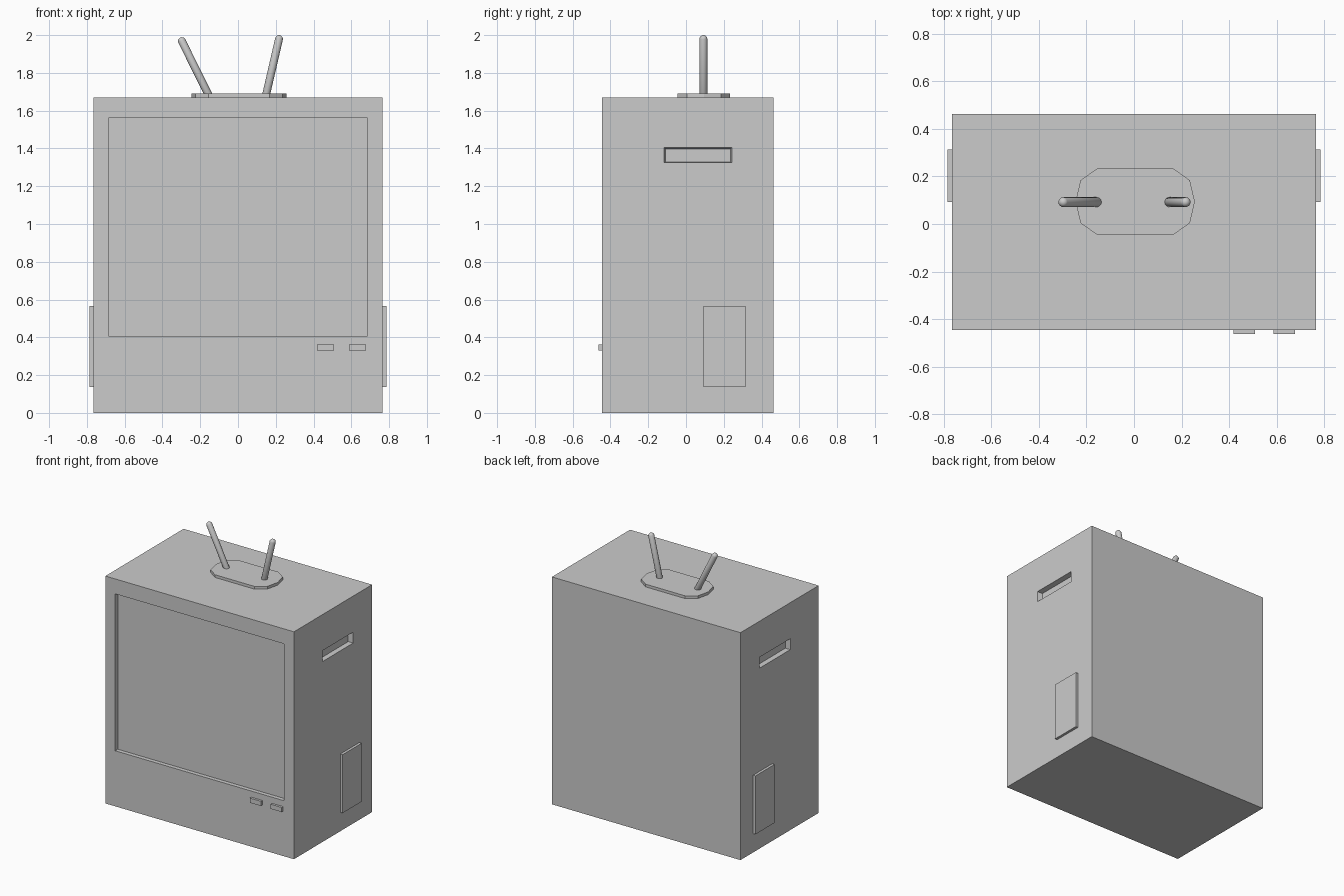
import bpy, bmesh
from mathutils import Vector

if "Cube" in bpy.data.objects:
    bpy.data.objects.remove(bpy.data.objects["Cube"])


def finish(name, bm):
    bmesh.ops.recalc_face_normals(bm, faces=bm.faces[:])
    mesh = bpy.data.meshes.new(name)
    bm.to_mesh(mesh)
    bm.free()
    obj = bpy.data.objects.new(name, mesh)
    bpy.context.collection.objects.link(obj)
    return obj


def box(name, x, y, z):
    bm = bmesh.new()
    bmesh.ops.create_cube(bm, size=1)
    for v in bm.verts:
        v.co = [(lo + hi) / 2 + c * (hi - lo) for c, (lo, hi) in zip(v.co, (x, y, z))]
    return finish(name, bm)


def cut(target, cutter):
    mod = target.modifiers.new(cutter.name, 'BOOLEAN')
    mod.operation = 'DIFFERENCE'
    mod.solver = 'EXACT'
    mod.object = cutter
    cutter.hide_render = True
    cutter.hide_set(True)


def rod(name, a, b, r):
    # Round-ended rod: a sphere whose halves are pulled apart
    a, b = Vector(a), Vector(b)
    axis = b - a
    rot = axis.to_track_quat('Z', 'Y')
    bm = bmesh.new()
    bmesh.ops.create_uvsphere(bm, u_segments=16, v_segments=9, radius=r)
    for v in bm.verts:
        v.co = (b if v.co.z > 0 else a) + rot @ v.co
    for f in bm.faces:
        f.smooth = True
    return finish(name, bm)


W, FRONT, BACK, TOP = 0.766, -0.445, 0.462, 1.67

# Cabinet with recessed screen
cabinet = box("cabinet", (-W, W), (FRONT, BACK), (0, TOP))
cut(cabinet, box("screen_cutter", (-0.686, 0.686), (-0.6, FRONT + 0.03), (0.408, 1.56)))

# Side grip slots (slightly tapered) and raised side panels
for side, s in (("left", -1), ("right", 1)):
    slot = box(side + "_slot_cutter", sorted((s * (W - 0.035), s * (W + 0.035))),
               (-0.116, 0.243), (1.325, 1.405))
    for v in slot.data.vertices:
        t = 0.008 if abs(v.co.x) < W else -0.008
        v.co.y += t if v.co.y < 0.06 else -t
        v.co.z += t / 2 if v.co.z < 1.365 else -t
    cut(cabinet, slot)
    box(side + "_side_panel", sorted((s * (W - 0.01), s * 0.785)),
        (0.093, 0.314), (0.138, 0.567))

# Front buttons
for i, x in enumerate((0.419, 0.588)):
    box(f"button_{i + 1}", (x, x + 0.09), (-0.462, FRONT + 0.01), (0.329, 0.363))

# Antenna base plate
half = [(0.161, -0.139), (0.23, -0.09), (0.251, 0), (0.23, 0.09), (0.161, 0.139)]
outline = half + [(-x, -y) for x, y in half]
bm = bmesh.new()
face = bm.faces.new([bm.verts.new((x + 0.005, y + 0.094, TOP - 0.005)) for x, y in outline])
ext = bmesh.ops.extrude_face_region(bm, geom=[face])
for v in ext["geom"]:
    if isinstance(v, bmesh.types.BMVert):
        v.co.z = 1.69
finish("antenna_base", bm)

# Antenna rods
rod("left_antenna", (-0.157, 0.092, 1.685), (-0.297, 0.092, 1.968), 0.021)
rod("right_antenna", (0.149, 0.092, 1.685), (0.217, 0.092, 1.979), 0.021)
